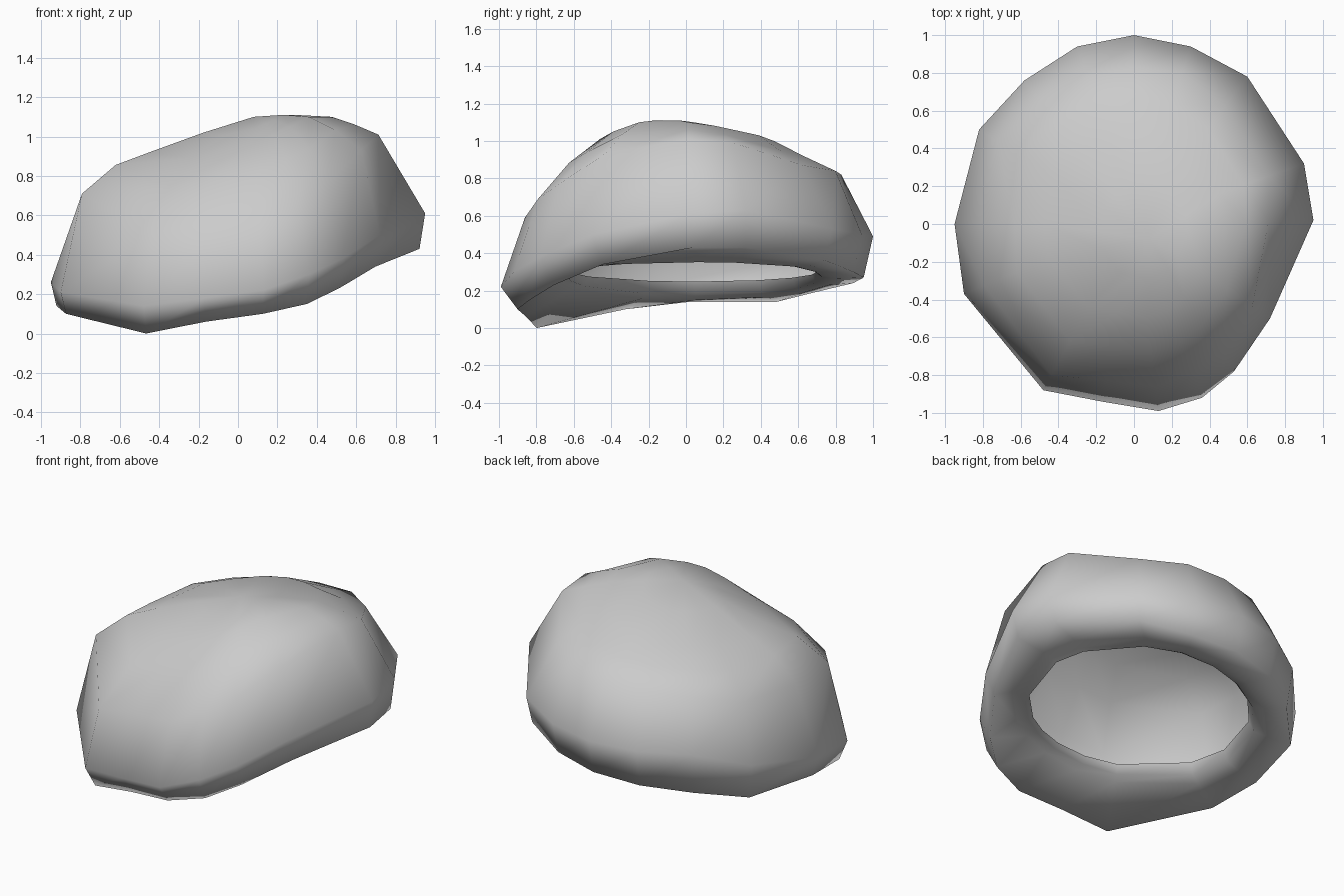
import bpy, bmesh
from math import hypot

# Columns around the cap: widest x, y, z | bottom edge z | shoulder scale, z | crown z
COLUMNS = [
    (0.95, 0.02, 0.61, 0.43, 0.75, 1.01, 1.10),
    (0.90, 0.32, 0.63, 0.43, 0.79, 0.99, 1.08),
    (0.60, 0.78, 0.53, 0.36, 0.80, 0.87, 1.03),
    (0.30, 0.94, 0.50, 0.30, 0.85, 0.84, 1.00),
    (0.00, 1.00, 0.49, 0.27, 0.83, 0.82, 0.98),
    (-0.30, 0.94, 0.48, 0.24, 0.83, 0.80, 0.96),
    (-0.58, 0.76, 0.46, 0.20, 0.85, 0.77, 0.94),
    (-0.82, 0.50, 0.36, 0.14, 0.88, 0.72, 0.93),
    (-0.95, 0.00, 0.26, 0.14, 0.83, 0.69, 0.91),
    (-0.90, -0.37, 0.21, 0.10, 0.88, 0.71, 0.92),
    (-0.48, -0.88, 0.14, 0.00, 0.91, 0.51, 0.89),
    (-0.17, -0.94, 0.18, 0.06, 0.88, 0.56, 0.93),
    (0.13, -0.99, 0.22, 0.10, 0.87, 0.59, 0.96),
    (0.36, -0.92, 0.30, 0.15, 0.86, 0.69, 1.01),
    (0.53, -0.78, 0.38, 0.23, 0.87, 0.77, 1.05),
    (0.72, -0.50, 0.50, 0.34, 0.87, 0.93, 1.10),
]


def opening(c, r, z, slope):
    # tilted round head opening
    d = hypot(c[0], c[1])
    x, y = c[0] / d * r, c[1] / d * r + 0.05
    return x, y, z + slope * x


def between(c):
    # halfway from shoulder to crown, fuller at the front left
    s = (c[4] + 0.5) / 2
    return c[0] * s, c[1] * s, (c[5] + c[6]) / 2 + 0.02 - 0.02 * c[1] - 0.015 * c[0]


rings = [
    [opening(c, 0.65, 0.30, 0.08) for c in COLUMNS],                 # inner band
    [opening(c, 0.68, 0.27, 0.14) for c in COLUMNS],
    [opening(c, 0.75, 0.265, 0.155) for c in COLUMNS],               # opening lip
    [(c[0] * 0.97, c[1] * 0.93 + 0.02, c[3]) for c in COLUMNS],      # bottom edge
    [(c[0], c[1], c[2]) for c in COLUMNS],                           # widest line
    [(c[0] * c[4], c[1] * c[4], c[5]) for c in COLUMNS],             # shoulder
    [between(c) for c in COLUMNS],
    [(c[0] * 0.5, c[1] * 0.5, c[6]) for c in COLUMNS],               # crown
    [(c[0] * 0.25 + 0.05, c[1] * 0.25 - 0.04, c[6] / 2 + 0.56) for c in COLUMNS],
]

# Slouched cap skinned through the rings
bm = bmesh.new()
loops = [[bm.verts.new(p) for p in ring] for ring in rings]
n = len(COLUMNS)
for a, b in zip(loops, loops[1:]):
    for i in range(n):
        j = (i + 1) % n
        bm.faces.new((a[i], a[j], b[j], b[i]))
top = bm.verts.new((0.08, -0.08, 1.10))
for i in range(n):
    bm.faces.new((loops[-1][i], loops[-1][(i + 1) % n], top))

mesh = bpy.data.meshes.new("slouched_cap")
bm.to_mesh(mesh)
bm.free()
for p in mesh.polygons:
    p.use_smooth = True
cap = bpy.data.objects.new("slouched_cap", mesh)
bpy.context.collection.objects.link(cap)
